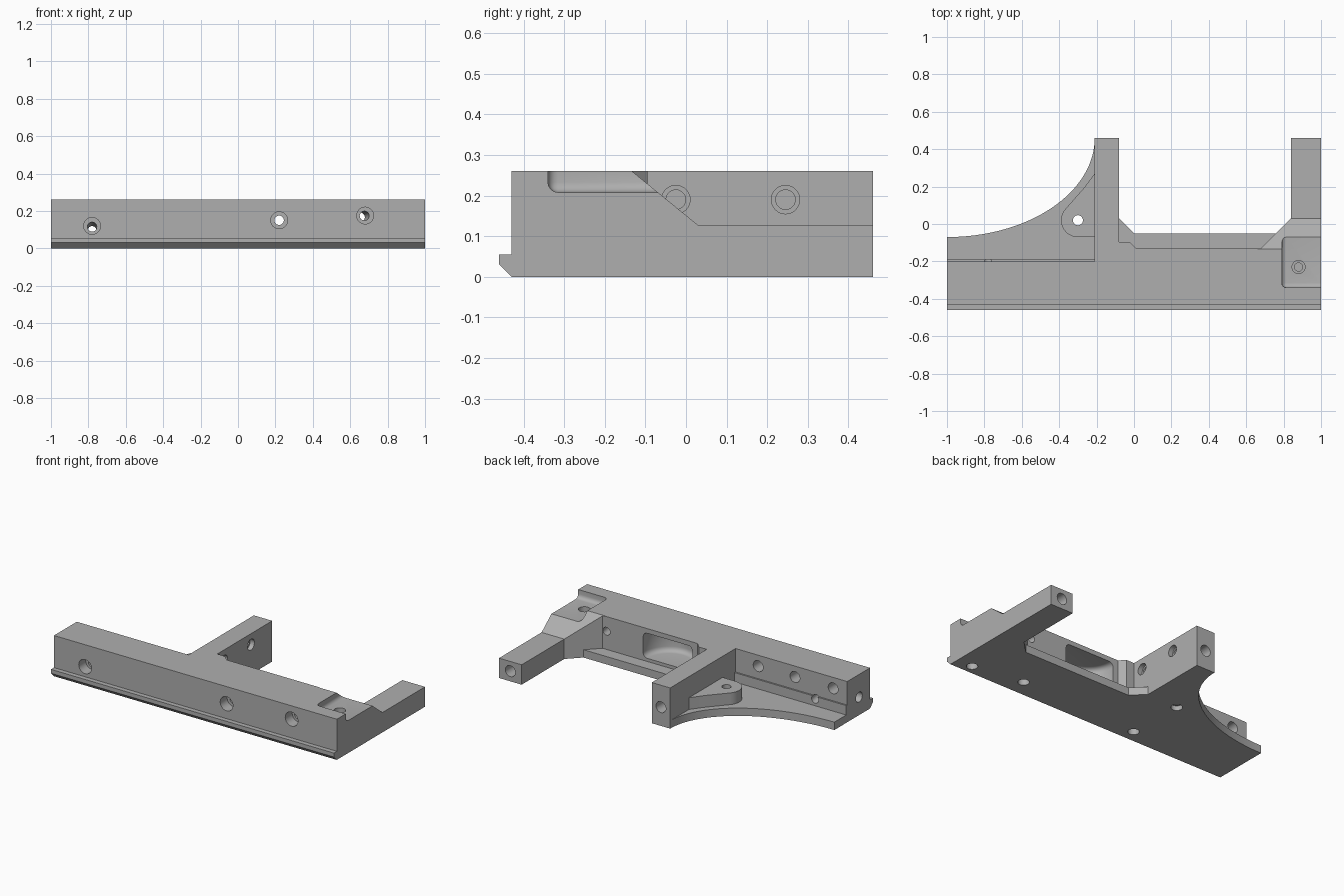
import bpy, bmesh, math
from mathutils import Vector

cube = bpy.data.objects.get("Cube")
if cube:
    bpy.data.objects.remove(cube, do_unlink=True)

grey = bpy.data.materials.new("machined grey")
grey.use_nodes = True
COLOUR = (0.43, 0.43, 0.43, 1)
grey.diffuse_color = COLOUR
next(n for n in grey.node_tree.nodes if n.type == 'BSDF_PRINCIPLED').inputs["Base Color"].default_value = COLOUR


def finish(bm, name):
    bmesh.ops.recalc_face_normals(bm, faces=bm.faces)
    mesh = bpy.data.meshes.new(name)
    bm.to_mesh(mesh)
    bm.free()
    mesh.materials.append(grey)
    ob = bpy.data.objects.new(name, mesh)
    bpy.context.collection.objects.link(ob)
    return ob


def prism(name, points, lo, hi, axis='z'):
    """Extrude an outline: plan (x, y) along z, or section (y, z) along x."""
    bm = bmesh.new()
    place = (lambda p: (p[0], p[1], lo)) if axis == 'z' else (lambda p: (lo, p[0], p[1]))
    face = bm.faces.new([bm.verts.new(place(p)) for p in points])
    grown = bmesh.ops.extrude_face_region(bm, geom=[face])['geom']
    step = Vector((0, 0, hi - lo)) if axis == 'z' else Vector((hi - lo, 0, 0))
    bmesh.ops.translate(bm, verts=[v for v in grown if isinstance(v, bmesh.types.BMVert)], vec=step)
    return finish(bm, name)


cutters = []


def bore(start, end, radius, rim=0, sides=32):
    """Cylindrical cutter between two points, with optionally rounded rims."""
    a, b = Vector(start), Vector(end)
    bm = bmesh.new()
    bmesh.ops.create_cone(bm, cap_ends=True, segments=sides, radius1=radius, radius2=radius,
                          depth=(b - a).length)
    if rim:
        edges = [e for e in bm.edges if abs(e.verts[0].co.z - e.verts[1].co.z) < 1e-5]
        bmesh.ops.bevel(bm, geom=edges, offset=rim, segments=4, profile=0.5, affect='EDGES')
    turn = (b - a).to_track_quat('Z', 'Y').to_matrix()
    bmesh.ops.rotate(bm, verts=bm.verts, matrix=turn)
    bmesh.ops.translate(bm, verts=bm.verts, vec=(a + b) / 2)
    cutters.append(finish(bm, "bore_cutter"))


# Base plate with the elliptical sweep on the right side
PLATE = 0.05
arc = [(-1 + 0.79 * math.cos(t), 0.46 - 0.53 * math.sin(t))
       for t in (math.pi / 2 * i / 32 for i in range(33))]
plate = prism("base_plate", [(-1, -0.43), (1, -0.43), (1, 0.46), (0.84, 0.46), (0.84, 0.03),
                             (0.76, -0.05), (0, -0.05), (-0.08, 0.03), (-0.08, 0.46)] + arc, 0, PLATE)

# Upper frame: front bar and two arms
frame = prism("bar_and_arms", [(-1, -0.43), (1, -0.43), (1, 0.46), (0.84, 0.46), (0.84, 0.03),
                               (0.68, -0.13), (0.01, -0.13), (-0.025, -0.095), (-0.08, -0.095),
                               (-0.08, 0.46), (-0.21, 0.46), (-0.21, -0.2), (-1, -0.2)], PLATE, 0.26)

# Front lip, and the small step behind the bar
lip = prism("front_lip", [(-0.43, 0), (-0.43, 0.055), (-0.46, 0.055), (-0.46, 0.03)], -1, 1, 'x')
step = prism("bar_step", [(-0.2, PLATE), (-0.19, PLATE), (-0.19, 0.11), (-0.2, 0.11)], -1, -0.21, 'x')

# Gusset with a rounded nose beside the middle arm
nose = [(-0.3 + 0.09 * math.cos(a), 0.02 + 0.09 * math.sin(a))
        for a in (math.radians(140 + 130 * i / 16) for i in range(17))]
gusset = prism("gusset", [(-0.21, -0.07), (-0.21, 0.27), (-0.27, 0.19)] + nose, PLATE, 0.125)

# Sloped drop to the low arm
cutters.append(prism("slope_cutter", [(0.03, 0.127), (0.6, 0.127), (0.6, 0.4), (-0.305, 0.4)],
                     0.66, 1.1, 'x'))

# Rounded pocket in the top of the left end
pocket = prism("pocket_cutter", [(0.79, -0.34), (1.1, -0.34), (1.1, 0.1), (0.79, 0.1)], 0.208, 0.4)
bm = bmesh.new()
bm.from_mesh(pocket.data)
bmesh.ops.bevel(bm, geom=bm.edges[:], offset=0.025, segments=4, profile=0.5, affect='EDGES')
bm.to_mesh(pocket.data)
bm.free()
cutters.append(pocket)

# Curved recess in the back of the bar
bore((0.22, -0.14, 0.07), (0.22, -0.14, 0.23), 0.175, rim=0.03, sides=64)

# Counterbored front holes, slightly tilted
for x, z, back_x, back_z in ((-0.78, 0.12, -0.78, 0.08), (0.22, 0.15, 0.22, 0.15),
                             (0.68, 0.175, 0.65, 0.165)):
    bore((x, -0.5, z), (x, -0.36, z), 0.045)
    bore((x, -0.4, z), (back_x, -0.1, back_z), 0.025)

# Blind holes along the back of the bar and on the middle arm
for x in (-0.9, -0.63, -0.37):
    bore((x, -0.1, 0.19), (x, -0.32, 0.19), 0.035)
for y in (-0.025, 0.245):
    bore((0, y, 0.19), (-0.11, y, 0.19), 0.035)
    bore((-0.05, y, 0.19), (-0.17, y, 0.19), 0.024)

# Holes in the arm ends and the right end of the bar
bore((-0.145, 0.5, 0.12), (-0.145, 0.33, 0.12), 0.035)
bore((0.92, 0.5, 0.065), (0.92, 0.33, 0.065), 0.035)
bore((-1.05, -0.32, 0.115), (-0.88, -0.32, 0.115), 0.032)

# Holes from below, in the pocket and through the gusset
for x, y in ((0.89, -0.37), (0.55, -0.32), (-0.29, -0.35)):
    bore((x, y, -0.05), (x, y, 0.1), 0.033)
bore((0.88, -0.23, 0.3), (0.88, -0.23, 0.15), 0.035)
bore((0.88, -0.23, 0.2), (0.88, -0.23, 0.09), 0.022)
bore((-0.3, 0.02, -0.05), (-0.3, 0.02, 0.2), 0.027)
bore((-0.3, 0.02, -0.05), (-0.3, 0.02, 0.03), 0.034)

# Cut every part, then drop the cutters
parts = [plate, frame, lip, step, gusset]
for part in parts:
    for cutter in cutters:
        mod = part.modifiers.new("cut", 'BOOLEAN')
        mod.operation, mod.solver, mod.object = 'DIFFERENCE', 'EXACT', cutter
graph = bpy.context.evaluated_depsgraph_get()
for part, mesh in [(p, bpy.data.meshes.new_from_object(p.evaluated_get(graph))) for p in parts]:
    part.modifiers.clear()
    part.data = mesh
for cutter in cutters:
    bpy.data.objects.remove(cutter, do_unlink=True)

# Smooth the curved walls, keep edges sharp
for ob in bpy.context.selected_objects:
    ob.select_set(False)
for part in parts:
    part.select_set(True)
bpy.context.view_layer.objects.active = frame
bpy.ops.object.shade_smooth_by_angle(angle=math.radians(25))
